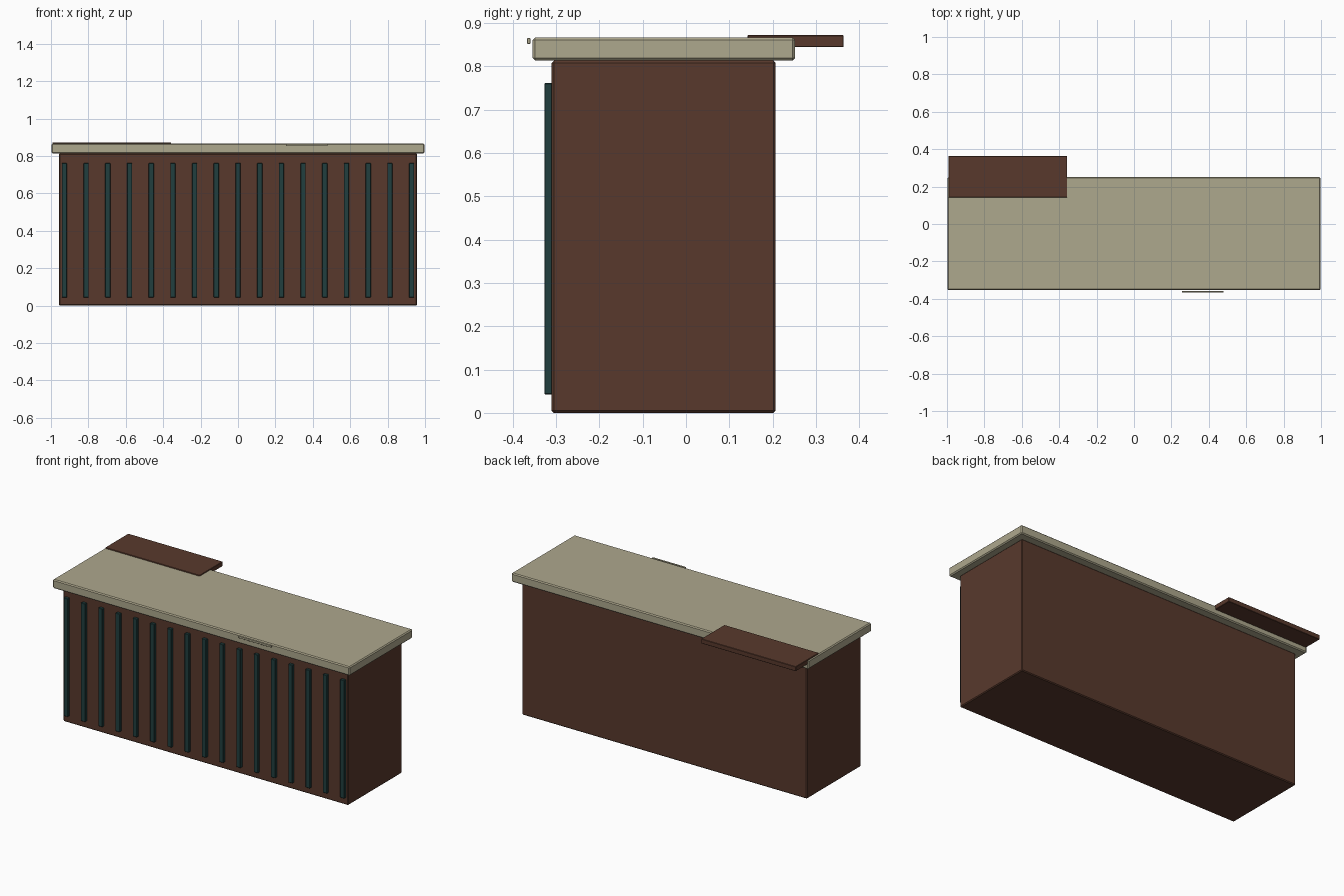
import bpy

if "Cube" in bpy.data.objects:
    bpy.data.objects.remove(bpy.data.objects["Cube"])


def srgb(r, g, b):
    def lin(c):
        c /= 255
        return c / 12.92 if c <= 0.04045 else ((c + 0.055) / 1.055) ** 2.4
    return (lin(r), lin(g), lin(b), 1)


def material(name, rgb):
    m = bpy.data.materials.new(name)
    m.diffuse_color = srgb(*rgb)
    m.use_nodes = True
    m.node_tree.nodes["Principled BSDF"].inputs["Base Color"].default_value = m.diffuse_color
    return m


brown = material("dark_brown_wood", (88, 57, 44))
cream = material("cream_worktop", (174, 168, 141))
teal = material("dark_teal", (33, 63, 63))


def box(name, x, y, z, mat, bevel=0.0):
    """Box spanning the given (min, max) ranges, with an optional chamfer."""
    bpy.ops.mesh.primitive_cube_add(
        size=1, location=[(a + b) / 2 for a, b in (x, y, z)])
    ob = bpy.context.object
    ob.name = name
    ob.scale = [b - a for a, b in (x, y, z)]
    bpy.ops.object.transform_apply(location=False, rotation=False, scale=True)
    ob.data.materials.append(mat)
    if bevel:
        mod = ob.modifiers.new("chamfer", 'BEVEL')
        mod.width = bevel
        mod.segments = 1
    return ob


# Counter body
box("counter_body", (-0.957, 0.957), (-0.31, 0.207), (0, 0.813), brown, 0.005)

# Overhanging worktop
box("worktop", (-0.997, 0.997), (-0.354, 0.252), (0.813, 0.867), cream, 0.006)

# Vertical slats along the front
SLATS = 17
for i in range(SLATS):
    cx = -0.928 + i * 1.856 / (SLATS - 1)
    box(f"front_slat_{i + 1}", (cx - 0.014, cx + 0.014), (-0.327, -0.305),
        (0.043, 0.761), teal, 0.002)

# Raised shelf board overhanging the back
box("back_shelf", (-0.992, -0.357), (0.142, 0.364), (0.844, 0.872), brown, 0.002)

# Thin trim plate in front of the worktop edge
box("front_trim_plate", (0.256, 0.479), (-0.367, -0.359), (0.852, 0.865), cream, 0.001)
